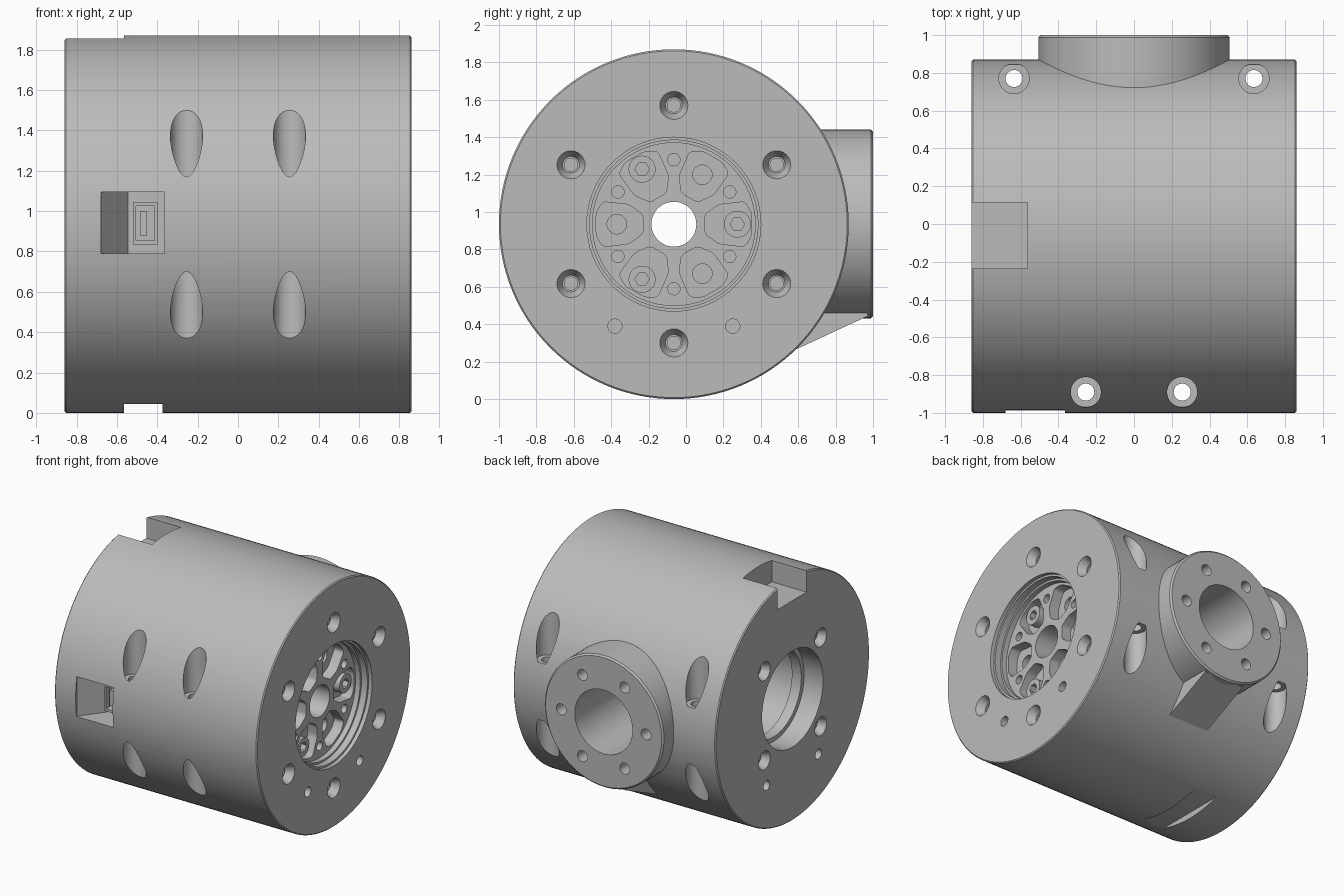
import bpy, bmesh
from math import sin, cos, pi, radians
from mathutils import Matrix, Vector

cube = bpy.data.objects.get("Cube")
if cube:
    bpy.data.objects.remove(cube)

grey = bpy.data.materials.new("plain_grey")
grey.use_nodes = True
GREY = (0.5, 0.5, 0.5, 1)
grey.diffuse_color = GREY
grey.node_tree.nodes["Principled BSDF"].inputs["Base Color"].default_value = GREY

# Main axis of the drum
CY, CZ, R, END = -0.065, 0.935, 0.935, 0.86
TURN = {"X": Matrix.Rotation(pi / 2, 4, "Y"),
        "Y": Matrix.Rotation(-pi / 2, 4, "X"),
        "Z": Matrix.Identity(4)}


def finish(bm, name, bevel=0.0, segments=1):
    bmesh.ops.recalc_face_normals(bm, faces=bm.faces)
    if bevel:
        rim = [e for e in bm.edges if e.calc_face_angle(0) > 1]
        bmesh.ops.bevel(bm, geom=rim, offset=bevel, segments=segments,
                        profile=0.5, affect="EDGES")
    mesh = bpy.data.meshes.new(name)
    bm.to_mesh(mesh)
    bm.free()
    mesh.materials.append(grey)
    obj = bpy.data.objects.new(name, mesh)
    bpy.context.collection.objects.link(obj)
    return obj


def rod(name, axis, a, b, lo, hi, r, r_hi=None, sides=32, bevel=0.0):
    """Cylinder or cone along an axis; a, b are the other two coordinates in order."""
    mid = (lo + hi) / 2
    place = {"X": (mid, a, b), "Y": (a, mid, b), "Z": (a, b, mid)}[axis]
    bm = bmesh.new()
    bmesh.ops.create_cone(bm, cap_ends=True, segments=sides, radius1=r,
                          radius2=r if r_hi is None else r_hi, depth=hi - lo,
                          matrix=Matrix.Translation(place) @ TURN[axis])
    return finish(bm, name, bevel)


def prism(name, axis, points, lo, hi, round_off=0.0):
    """Outline in the plane across X or Z, extruded along that axis."""
    bm = bmesh.new()

    def at(p, h):
        return (h, p[0], p[1]) if axis == "X" else (p[0], p[1], h)
    face = bm.faces.new([bm.verts.new(at(p, lo)) for p in points])
    step = Vector(at((0, 0), hi - lo))
    new = bmesh.ops.extrude_face_region(bm, geom=[face])["geom"]
    bmesh.ops.translate(bm, vec=step, verts=[v for v in new if isinstance(v, bmesh.types.BMVert)])
    if round_off:
        along = [e for e in bm.edges
                 if abs((e.verts[0].co - e.verts[1].co).dot(step.normalized())) > 0.01]
        bmesh.ops.bevel(bm, geom=along, offset=round_off, segments=4,
                        profile=0.5, affect="EDGES")
    return finish(bm, name)


def box(name, x0, x1, y0, y1, z0, z1):
    return prism(name, "Z", [(x0, y0), (x1, y0), (x1, y1), (x0, y1)], z0, z1)


def cut(target, *tools):
    for tool in tools:
        tool.hide_render = True
        mod = target.modifiers.new("cut", "BOOLEAN")
        mod.operation, mod.solver, mod.object = "DIFFERENCE", "EXACT", tool
        with bpy.context.temp_override(object=target, active_object=target):
            bpy.ops.object.modifier_apply(modifier=mod.name)
        bpy.data.objects.remove(tool)


def ring(radius, count, start):
    """Points (y, z) spaced round the drum axis."""
    for i in range(count):
        t = radians(start) + 2 * pi * i / count
        yield CY + radius * cos(t), CZ + radius * sin(t)


# Drum body with its stepped bore
body = rod("drum_body", "X", CY, CZ, -END, END, R, sides=128, bevel=0.008)
cut(body,
    rod("c", "X", CY, CZ, -1, -0.70, 0.37, sides=64),
    rod("c", "X", CY, CZ, -0.72, -0.60, 0.335, sides=64),
    rod("c", "X", CY, CZ, -0.62, 0.45, 0.37, sides=64),
    rod("c", "X", CY, CZ, 0.40, 0.80, 0.435, sides=64),
    rod("c", "X", CY, CZ, 0.78, 0.84, 0.45, sides=64),
    rod("c", "X", CY, CZ, 0.83, 1, 0.465, sides=64))

# Countersunk bolt holes in the +x face
for y, z in ring(0.635, 6, 30):
    cut(body, rod("c", "X", y, z, 0.80, 0.87, 0.045, 0.08),
        rod("c", "X", y, z, 0.62, 0.82, 0.035))
# Bolt holes in the -x face
for y, z in ring(0.483, 4, 45):
    cut(body, rod("c", "X", y, z, -0.87, -0.80, 0.075, 0.045),
        rod("c", "X", y, z, -0.82, -0.66, 0.035))
# Dowel holes in both faces
for side in (-1, 1):
    for off in (-0.315, 0.315):
        cut(body, rod("c", "X", CY + off, 0.39, side * 0.82 - 0.08, side * 0.82 + 0.08, 0.038))

# Vertical bolt channels, counterbored from above and below
for x, y in ((0.255, -0.89), (0.635, 0.77)):
    for side in (-1, 1):
        cut(body, rod("c", "Z", side * x, y, CZ + 0.22, 2, 0.08),
            rod("c", "Z", side * x, y, -0.2, CZ - 0.22, 0.08),
            rod("c", "Z", side * x, y, 0.5, 1.4, 0.045))

# Top notch, bottom slot and connector pocket
cut(body, box("c", -1, -0.565, -0.235, 0.115, 1.69, 2),
    box("c", -0.565, -0.375, -1, 1, -0.2, 0.045),
    prism("c", "Z", [(-0.68, -1.1), (-0.68, -0.985), (-0.545, -0.80),
                     (-0.365, -0.80), (-0.365, -1.1)], 0.79, 1.095))

# Connector socket
socket = box("connector_socket", -0.52, -0.40, -0.88, -0.79, 0.835, 1.045)
cut(socket, box("c", -0.505, -0.415, -0.9, -0.82, 0.855, 1.025))
box("connector_tongue", -0.485, -0.45, -0.87, -0.81, 0.88, 1.0)

# Rear flange and its bore, open to the drum
flange = rod("rear_flange", "Y", 0, CZ, 0.55, 1.0, 0.505, sides=96, bevel=0.012)
for part in (flange, body):
    cut(part, rod("c", "Y", 0, CZ, 0.2, 1.1, 0.245, sides=64))
for i in range(6):
    t = i * pi / 3
    cut(flange, rod("c", "Y", 0.36 * cos(t), CZ + 0.36 * sin(t), 0.82, 1.1, 0.042))

# Gusset under the flange
prism("flange_gusset", "X", [(0.975, 0.445), (0.58, 0.262), (0.45, 0.45), (0.9, 0.6)], -0.17, 0.17)

# Output hub with six rounded pockets
HUB = 0.74
hub = rod("output_hub", "X", CY, CZ, 0.46, HUB, 0.435, sides=64)
cut(hub, rod("c", "X", CY, CZ, 0.4, 0.8, 0.12, sides=48))
outline = [(0.165, -0.05), (0.24, -0.105), (0.38, -0.12), (0.415, -0.06),
           (0.415, 0.06), (0.38, 0.12), (0.24, 0.105), (0.165, 0.05)]
for i in range(6):
    c, s = cos(i * pi / 3), sin(i * pi / 3)
    cut(hub, prism("c", "X", [(CY + u * c - v * s, CZ + u * s + v * c) for u, v in outline],
                   HUB - 0.08, 0.8, 0.02))
for y, z in ring(0.345, 6, 30):
    cut(hub, rod("c", "X", y, z, 0.6, 0.8, 0.033, sides=24))
for y, z in ring(0.305, 3, 60):
    cut(hub, rod("c", "X", y, z, 0.5, 0.8, 0.052))

# Screws in alternate hub pockets
for i, (y, z) in enumerate(ring(0.34, 3, 0)):
    screw = rod(f"hub_screw_{i + 1}", "X", y, z, 0.6, 0.72, 0.072)
    cut(screw, rod("c", "X", y, z, 0.67, 0.8, 0.038, sides=6))

# Smooth round walls, crisp edges
bpy.ops.object.select_all(action="DESELECT")
for obj in bpy.context.collection.objects:
    if obj.type == "MESH":
        obj.select_set(True)
bpy.context.view_layer.objects.active = body
bpy.ops.object.shade_smooth_by_angle(angle=radians(30))
